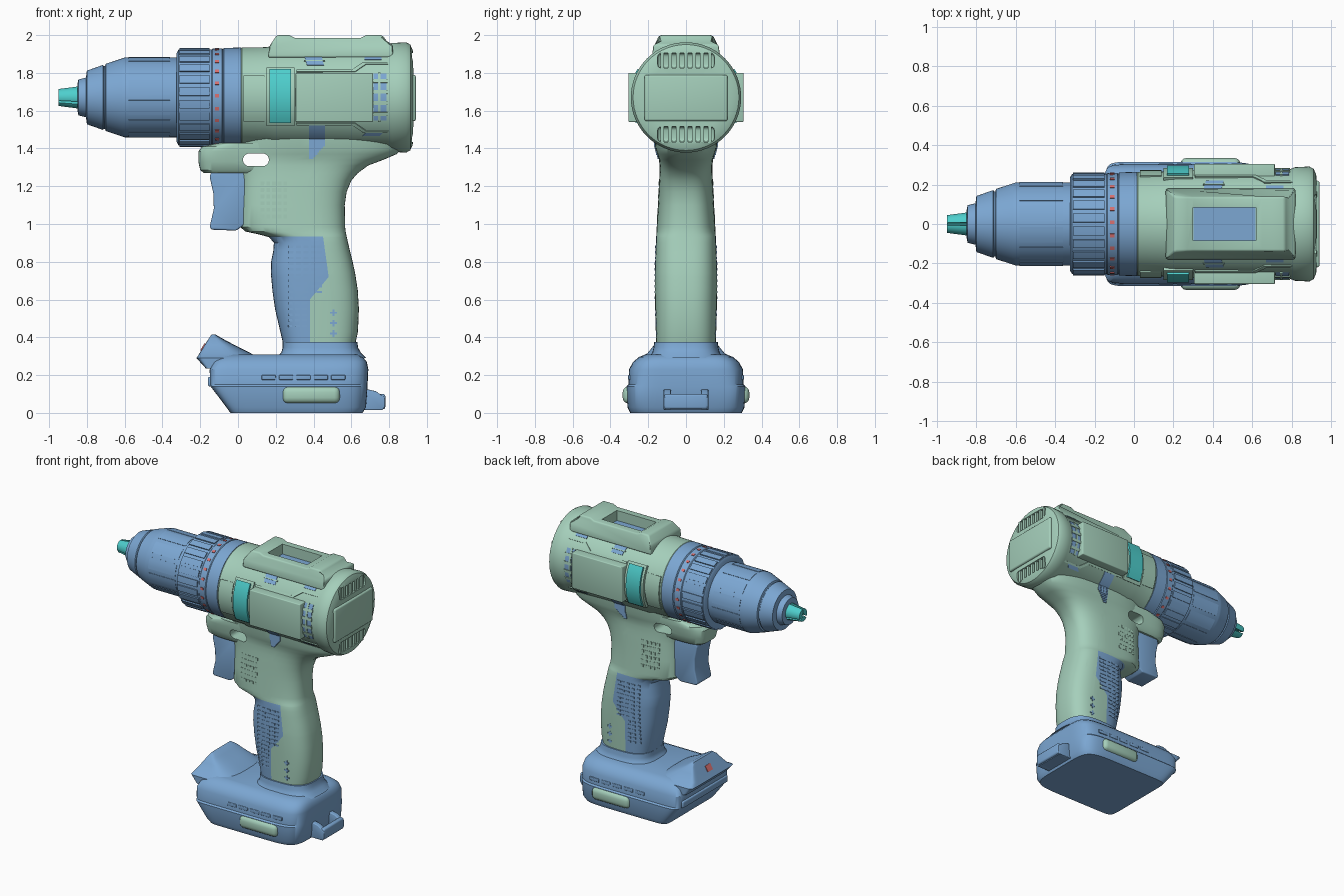
import bpy, bmesh, math
from mathutils import Vector

if "Cube" in bpy.data.objects:
    bpy.data.objects.remove(bpy.data.objects["Cube"], do_unlink=True)

def material(name, rgb):
    m = bpy.data.materials.new(name)
    m.use_nodes = True
    m.diffuse_color = (*rgb, 1)
    m.node_tree.nodes["Principled BSDF"].inputs["Base Color"].default_value = (*rgb, 1)
    return m

GREEN = material("sage green", (0.376, 0.624, 0.497))
BLUE = material("steel blue", (0.20, 0.386, 0.65))
TEAL = material("teal", (0.076, 0.62, 0.61))
RED = material("soft red", (0.68, 0.16, 0.16))
AXIS = 1.67          # height of the barrel axis
parts = []

def finish(name, bm, mats):
    bmesh.ops.remove_doubles(bm, verts=bm.verts, dist=1e-5)
    bmesh.ops.recalc_face_normals(bm, faces=bm.faces)
    me = bpy.data.meshes.new(name)
    bm.to_mesh(me)
    bm.free()
    ob = bpy.data.objects.new(name, me)
    bpy.context.collection.objects.link(ob)
    for m in (mats if isinstance(mats, list) else [mats]):
        me.materials.append(m)
    parts.append(ob)
    return ob

def revolve(name, profile, mat, a0=0, a1=360, skew=0):
    """Turn (x, radius) points about the barrel axis; angle 0 is up."""
    full = a1 - a0 >= 360
    n = 64 if full else max(2, int(abs(a1 - a0) / 5))
    bm, rings = bmesh.new(), []
    for i in range(n if full else n + 1):
        t = i / n
        a = math.radians(a0 + (a1 - a0) * t)
        rings.append([bm.verts.new((x + skew * t, r * math.sin(a), AXIS + r * math.cos(a)))
                      for x, r in profile])
    k = len(profile)
    for i in range(n):
        p, q = rings[i], rings[(i + 1) % len(rings)]
        for j in range(k - 1 if full else k):
            bm.faces.new((p[j], p[(j + 1) % k], q[(j + 1) % k], q[j]))
    if not full:
        bm.faces.new(rings[0])
        bm.faces.new(rings[-1])
    bmesh.ops.dissolve_degenerate(bm, dist=1e-5, edges=bm.edges)
    return finish(name, bm, mat)

def patch(name, x0, x1, r0, r1, a0, a1, mat, skew=0):
    return revolve(name, [(x0, r0), (x1, r0), (x1, r1), (x0, r1)], mat, a0, a1, skew)

def loft(name, sections, mat, power, n=56, front=None):
    """Stack rounded sections (z, front x, back x, half width); front squares the -x end."""
    bm, rings = bmesh.new(), []
    for z, f, b, w in sections:
        ring = []
        for i in range(n):
            c, s = math.cos(2 * math.pi * i / n), math.sin(2 * math.pi * i / n)
            e = 2 / (front if front and c < 0 else power)
            ring.append(bm.verts.new(((f + b) / 2 + (b - f) / 2 * math.copysign(abs(c) ** e, c),
                                      w * math.copysign(abs(s) ** e, s), z)))
        rings.append(ring)
    for p, q in zip(rings, rings[1:]):
        for i in range(n):
            bm.faces.new((p[i], p[(i + 1) % n], q[(i + 1) % n], q[i]))
    bm.faces.new(rings[0])
    bm.faces.new(rings[-1])
    return finish(name, bm, mat)

def prism(name, outline, y0, y1, mat, bevel=0.0, top_y=None):
    """Extrude an (x, z) outline along y; top_y narrows the upper half."""
    bm = bmesh.new()
    mid = sum(z for _, z in outline) / len(outline)
    sides = [[bm.verts.new((x, y if top_y is None or z < mid else math.copysign(top_y, y), z))
              for x, z in outline] for y in (y0, y1)]
    n = len(outline)
    bm.faces.new(sides[0])
    bm.faces.new(sides[1])
    for i in range(n):
        bm.faces.new((sides[0][i], sides[0][(i + 1) % n], sides[1][(i + 1) % n], sides[1][i]))
    if bevel:
        bmesh.ops.recalc_face_normals(bm, faces=bm.faces)
        edges = [e for e in bm.edges if e.calc_face_angle(0) > 0.5]
        bmesh.ops.bevel(bm, geom=edges, offset=bevel, segments=3, profile=0.5, affect='EDGES', clamp_overlap=True)
    return finish(name, bm, mat)

def box(name, x, y, z, mat, bevel=0.0):
    return prism(name, [(x[0], z[0]), (x[1], z[0]), (x[1], z[1]), (x[0], z[1])], y[0], y[1], mat, bevel)

def cut(cutter, *targets):
    for ob in targets:
        mod = ob.modifiers.new("cut", 'BOOLEAN')
        mod.operation, mod.object = 'DIFFERENCE', cutter
        bpy.context.view_layer.update()
        ob_eval = ob.evaluated_get(bpy.context.evaluated_depsgraph_get())
        me = bpy.data.meshes.new_from_object(ob_eval)
        ob.modifiers.clear()
        ob.data = me
    parts.remove(cutter)
    bpy.data.objects.remove(cutter, do_unlink=True)

# Chuck, jaws and torque collar
revolve("chuck", [(-0.83, 0), (-0.85, 0.07), (-0.845, 0.095), (-0.805, 0.105), (-0.80, 0.142), (-0.715, 0.172),
                  (-0.71, 0.166), (-0.704, 0.166), (-0.70, 0.178), (-0.615, 0.206), (-0.60, 0.211), (-0.30, 0.211), (-0.30, 0)], BLUE)
for i in range(3):
    revolve(f"jaw_{i + 1}", [(-0.95, 0.012), (-0.95, 0.045), (-0.82, 0.062), (-0.82, 0.012)],
            TEAL, i * 120 + 8, i * 120 + 112)
for i in range(12):
    patch(f"chuck_rib_{i + 1}", -0.58, -0.36, 0.205, 0.2135, i * 30 + 4, i * 30 + 26, BLUE)
revolve("torque_collar", [(-0.325, 0), (-0.325, 0.235), (-0.315, 0.254), (-0.14, 0.254), (-0.135, 0.258),
                          (-0.085, 0.26), (-0.08, 0.255), (-0.075, 0.262), (0.015, 0.264), (0.015, 0)], BLUE)
for i in range(24):
    patch(f"collar_rib_{i + 1}", -0.31, -0.15, 0.245, 0.262, i * 15 + 2, i * 15 + 12, BLUE)
    patch(f"collar_mark_{i + 1}", -0.122, -0.10, 0.255, 0.2625, i * 15, i * 15 + 4, RED)

# Motor housing with rear cap and vents
body = revolve("motor_housing", [(0.012, 0), (0.012, 0.258), (0.02, 0.264), (0.15, 0.266), (0.19, 0.274), (0.79, 0.277),
                                 (0.815, 0.288), (0.89, 0.292), (0.912, 0.28), (0.925, 0.25), (0.928, 0.2),
                                 (0.928, 0)], GREEN)
for sign in (-1, 1):
    z0, z1 = sorted((AXIS + sign * 0.155, AXIS + sign * 0.235))
    cut(box("cutter", (0.89, 1.0), (-0.15, 0.15), (z0, z1), GREEN, 0.02), body)
    for i in range(7):
        y = (i - 3) * 0.042
        box("rear_vent_slat", (0.88, 0.922), (y - 0.01, y + 0.01), (z0 - 0.005, z1 + 0.005), GREEN)
box("rear_panel", (0.90, 0.942), (-0.22, 0.22), (1.545, 1.79), GREEN, 0.012)

# Raised top bridge with a deep window
bridge = prism("top_bridge", [(0.16, 1.88), (0.165, 1.94), (0.205, 2.0), (0.27, 2.0), (0.30, 1.985), (0.65, 1.985),
                              (0.68, 2.0), (0.765, 2.0), (0.785, 1.97), (0.82, 1.95), (0.82, 1.88)],
               -0.18, 0.18, GREEN, 0.012, 0.14)
cut(box("cutter", (0.30, 0.62), (-0.085, 0.085), (1.91, 2.1), GREEN), bridge, body)
box("top_window", (0.302, 0.618), (-0.083, 0.083), (1.905, 1.913), BLUE)

# Details repeated on both sides of the housing
for side, s in (("front", -1), ("back", 1)):
    n = lambda t: f"{side}_{t}"
    ys = lambda a, b: tuple(sorted((s * a, s * b)))
    box(n("side_plate"), (0.305, 0.715), ys(0.2, 0.305), (1.54, 1.80), GREEN, 0.006)
    patch(n("indicator_frame"), 0.15, 0.30, 0.25, 0.285, s * 56, s * 122, GREEN)
    patch(n("indicator"), 0.167, 0.28, 0.25, 0.298, s * 59.5, s * 117, TEAL)
    patch(n("nose_pad"), 0.03, 0.14, 0.25, 0.273, s * 65, s * 118, GREEN)
    patch(n("side_vent"), 0.718, 0.787, 0.26, 0.281, s * 63, s * 116, BLUE)
    for i in range(4):
        a = 70 + i * 12
        patch(n("side_vent_bar"), 0.712, 0.792, 0.26, 0.285, s * a, s * (a + 4), GREEN)
    patch(n("side_vent_post"), 0.740, 0.755, 0.26, 0.284, s * 62, s * 117, GREEN)
    patch(n("upper_vent"), 0.35, 0.44, 0.26, 0.279, s * 36, s * 52, BLUE, 0.015)
    patch(n("upper_vent_bar"), 0.35, 0.46, 0.26, 0.282, s * 45, s * 46.5, GREEN)
    patch(n("rear_slot"), 0.68, 0.77, 0.26, 0.280, s * 131, s * 137, BLUE, -0.02)
    patch(n("rear_upper_slot"), 0.67, 0.76, 0.26, 0.280, s * 40, s * 44, BLUE)
    patch(n("lower_vent"), 0.375, 0.46, 0.26, 0.280, s * 121, s * 146, BLUE)
    # Raised rails framing the side plate
    for a, d in ((61, -1), (119, 1)):
        patch(n("rail"), 0.31, 0.60, 0.26, 0.283, s * a, s * (a + 2.5 * d), GREEN)
        patch(n("rail_bend"), 0.59, 0.62, 0.26, 0.283, s * a, s * (a + 12 * d), GREEN, 0.07)
        patch(n("long_rail"), 0.66, 0.81, 0.26, 0.283, s * (a + 10 * d), s * (a + 12.5 * d), GREEN)

# Handle, coloured by the slanted edge of the grip
SECTIONS = [(0.36, 0.24, 0.62, 0.158), (0.43, 0.224, 0.635, 0.16), (0.55, 0.196, 0.64, 0.163), (0.65, 0.182, 0.634, 0.165),
            (0.74, 0.174, 0.62, 0.165), (0.80, 0.175, 0.607, 0.163), (0.86, 0.187, 0.592, 0.161), (0.90, 0.19, 0.583, 0.159),
            (0.93, 0.165, 0.576, 0.158), (0.945, 0.11, 0.573, 0.157), (0.96, 0.04, 0.57, 0.156), (0.985, 0.01, 0.567, 0.155),
            (1.10, 0.01, 0.565, 0.148), (1.17, 0.012, 0.575, 0.145), (1.23, 0.01, 0.60, 0.142), (1.27, 0.0, 0.635, 0.14),
            (1.31, -0.02, 0.69, 0.14), (1.34, -0.02, 0.77, 0.143), (1.37, -0.02, 0.84, 0.152), (1.40, -0.02, 0.87, 0.162),
            (1.47, -0.02, 0.87, 0.17)]
handle = loft("handle", SECTIONS, [GREEN, BLUE], 2.9)
EDGE = [(0.38, 0.36), (0.38, 0.60), (0.48, 0.72), (0.45, 0.935)]

def grip_edge(z):
    for (x0, z0), (x1, z1) in zip(EDGE, EDGE[1:]):
        if z0 <= z <= z1:
            return x0 + (x1 - x0) * (z - z0) / (z1 - z0)
    return -1

bm = bmesh.new()
bm.from_mesh(handle.data)
planes = [((0, z), (0, 1)) for z in (0.60, 0.72, 0.935)]
planes += [(a, (b[1] - a[1], a[0] - b[0])) for a, b in zip(EDGE, EDGE[1:])]
for (x, z), (nx, nz) in planes:
    bmesh.ops.bisect_plane(bm, geom=bm.verts[:] + bm.edges[:] + bm.faces[:], dist=1e-5,
                           plane_co=(x, 0, z), plane_no=Vector((nx, 0, nz)).normalized())
for f in bm.faces:
    p = f.calc_center_median()
    f.material_index = int(p.x < grip_edge(p.z))
bm.to_mesh(handle.data)
bm.free()

# Trigger housing and the see-through direction switch slot
lip = loft("trigger_housing", [(1.27, -0.18, 0.25, 0.10), (1.285, -0.2, 0.27, 0.115), (1.33, -0.21, 0.3, 0.128),
                               (1.385, -0.21, 0.3, 0.138), (1.41, -0.19, 0.3, 0.14), (1.43, -0.1, 0.3, 0.14)], GREEN, 4)
slot = [(0.13 * (i < 9) + 0.06 * (i >= 9) + 0.034 * math.sin(math.pi * (i % 9) / 8) * (1 if i < 9 else -1),
         1.34 + 0.034 * math.cos(math.pi * (i % 9) / 8) * (1 if i < 9 else -1)) for i in range(18)]
cut(prism("cutter", slot, -0.5, 0.5, GREEN), lip, handle)
prism("trigger", [(-0.14, 1.28), (-0.15, 1.25), (-0.13, 1.16), (-0.128, 1.08), (-0.15, 0.985), (-0.14, 0.97),
                  (-0.01, 0.965), (0.04, 1.0), (0.04, 1.28)], -0.085, 0.085, BLUE, 0.02)

def handle_y(x, z):
    """Half width of the handle surface at a point."""
    for a, b in zip(SECTIONS, SECTIONS[1:]):
        if a[0] <= z <= b[0]:
            _, f, k, w = [p + (q - p) * (z - a[0]) / (b[0] - a[0]) for p, q in zip(a, b)]
            return w * (1 - abs((2 * x - f - k) / (k - f)) ** 2.9) ** (1 / 2.9)

# Grip ridges, plus marks and textured cheek on both sides
for s in (-1, 1):
    def stud(name, x, z, hx, hz, mat, h=0.003):
        y = handle_y(x, z)
        box(name, (x - hx, x + hx), tuple(sorted((s * (y - 0.006), s * (y + h)))), (z - hz, z + hz), mat)
    for i in range(15):
        z = 0.46 + i * 0.03
        for x in (0.28, 0.315, 0.35) if z < 0.62 else (0.28, 0.32, 0.36, 0.40, 0.43):
            stud("grip_ridge", x, z, 0.014, 0.006, BLUE)
    for z in (0.42, 0.475, 0.53):
        stud("plus_bar", 0.505, z, 0.018, 0.005, BLUE)
        stud("plus_post", 0.505, z, 0.005, 0.018, BLUE)
    for i in range(30):
        stud("cheek_stud", 0.13 + (i % 5) * 0.03, 1.04 + (i // 5) * 0.035, 0.01, 0.01, GREEN, 0.002)
    for i in range(10):
        right = 0.40 + min(i, 6) * 0.01
        stud("lower_vent_end", (0.375 + right) / 2, 1.35 + i * 0.011, (right - 0.375) / 2, 0.0056, BLUE, 0.005)

# Battery foot with neck, lamp hood, latch and side buttons
loft("battery", [(0.0, -0.04, 0.66, 0.295), (0.03, -0.062, 0.678, 0.31), (0.14, -0.145, 0.686, 0.316), (0.15, -0.148, 0.686, 0.305),
                 (0.23, -0.15, 0.69, 0.302), (0.27, -0.13, 0.682, 0.28), (0.295, -0.10, 0.662, 0.25), (0.31, -0.06, 0.63, 0.215)],
     BLUE, 6, 80, 14)
loft("neck", [(0.29, 0.20, 0.68, 0.20), (0.32, 0.23, 0.65, 0.178), (0.345, 0.236, 0.636, 0.172), (0.375, 0.236, 0.632, 0.168)], BLUE, 3)
loft("lamp_hood", [(0.235, -0.17, 0.0, 0.25), (0.29, -0.22, 0.10, 0.25), (0.315, -0.204, 0.07, 0.205), (0.36, -0.176, -0.02, 0.168),
                   (0.395, -0.154, -0.085, 0.14), (0.416, -0.14, -0.12, 0.11)], BLUE, 3, 56, 14)
prism("lamp", [(-0.200, 0.332), (-0.176, 0.370), (-0.166, 0.364), (-0.190, 0.326)], -0.028, 0.028, RED)
box("front_lip", (-0.16, 0.0), (-0.26, 0.26), (0.14, 0.19), BLUE, 0.01)
# Latch: floor, end bar and two arms around an open middle
box("latch_floor", (0.65, 0.765), (-0.115, 0.115), (0.015, 0.04), BLUE)
box("latch_bar", (0.745, 0.78), (-0.115, 0.115), (0.02, 0.10), BLUE, 0.012)
for s in (-1, 1):
    ys = lambda a, b: tuple(sorted((s * a, s * b)))
    prism("latch_arm", [(0.66, 0.015), (0.765, 0.015), (0.778, 0.035), (0.778, 0.08), (0.73, 0.115), (0.66, 0.13)],
          *ys(0.08, 0.118), BLUE, 0.005)
    box("battery_button", (0.235, 0.54), ys(0.27, 0.335), (0.05, 0.14), GREEN, 0.03)
    for i in range(5):
        box("battery_slot", (0.125 + i * 0.092, 0.2 + i * 0.092), ys(0.29, 0.307), (0.175, 0.2), BLUE, 0.004)

# Smooth shading with sharp edges kept
bpy.ops.object.select_all(action='DESELECT')
for ob in parts:
    ob.select_set(True)
bpy.context.view_layer.objects.active = body
bpy.ops.object.shade_smooth_by_angle(angle=math.radians(32))
